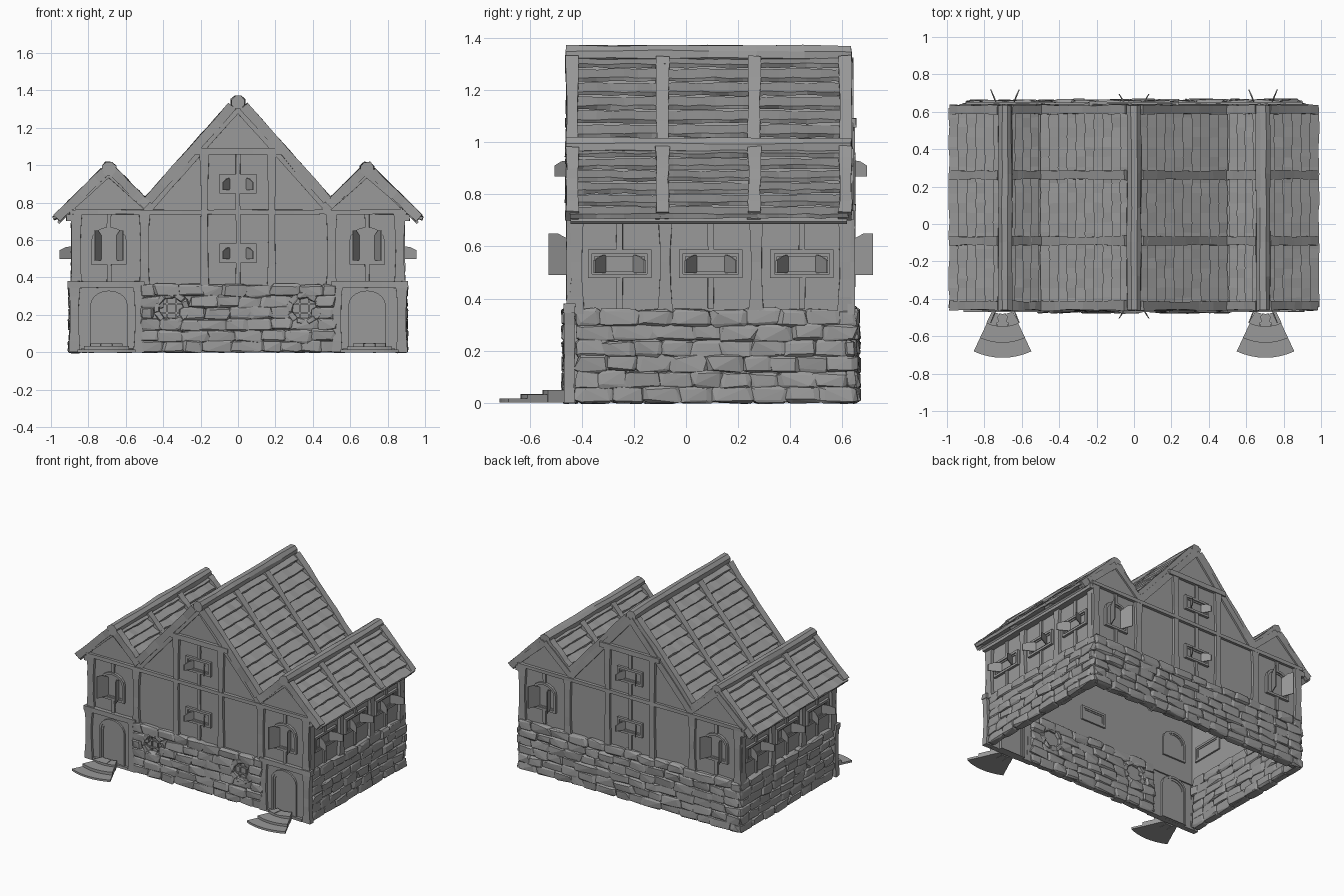
import bpy, bmesh, math, random
from itertools import product
from mathutils import Vector, Matrix

random.seed(4)
if "Cube" in bpy.data.objects:
    bpy.data.objects.remove(bpy.data.objects["Cube"])

mat = bpy.data.materials.new("plain_grey")
mat.use_nodes = True
grey = (0.32, 0.32, 0.32, 1)
mat.diffuse_color = grey
mat.node_tree.nodes["Principled BSDF"].inputs["Base Color"].default_value = grey

parts = {}
I = Matrix.Identity(4)
CY, DEPTH, HALF, FLOOR, EAVE = 0.095, 0.535, 0.87, 0.36, 0.74
TOWER = 0.69


def part(name):
    return parts.setdefault(name, bmesh.new())


def jit(a):
    return Vector([random.uniform(-a, a) for _ in range(3)])


def wall_frame(turn, dist):
    """Wall space: x along the wall, -y outward, z up."""
    return (Matrix.Translation((0, CY, 0)) @ Matrix.Rotation(math.radians(turn), 4, 'Z')
            @ Matrix.Translation((0, -dist, 0)))


def loft(bm, loops, closed=False):
    """Skin a list of equal vertex loops, capping the ends unless closed."""
    vs = [[bm.verts.new(p) for p in l] for l in loops]
    n = len(vs[0])
    for a, b in zip(vs, vs[1:] + vs[:1] if closed else vs[1:]):
        for i in range(n):
            bm.faces.new((a[i], a[(i + 1) % n], b[(i + 1) % n], b[i]))
    if not closed:
        bm.faces.new(vs[0][::-1])
        bm.faces.new(vs[-1])


def bar(bm, M, a, b, w, h, up=(0, -1, 0), n=4, wob=0.0015, flare=0.0):
    """Hand-hewn timber from a to b, w wide and h thick along up."""
    a, b, up = Vector(a), Vector(b), Vector(up).normalized()
    side = (b - a).cross(up).normalized()
    loops = []
    for i in range(n + 1):
        t = i / n
        c, k = a.lerp(b, t), w * (1 + flare * (2 * t - 1) ** 2) / 2
        loops.append([M @ (c + side * k * s + up * h / 2 * q + jit(wob))
                      for s, q in ((-1, -1), (1, -1), (1, 1), (-1, 1))])
    loft(bm, loops)


def prism(bm, M, pts, d0, d1):
    loft(bm, [[M @ Vector((x, -d, z)) for x, z in pts] for d in (d0, d1)])


def ring(bm, M, outer, inner, d0, d1):
    loft(bm, [[M @ Vector((x, -d, z)) for x, z in pts]
              for pts, d in ((outer, d0), (outer, d1), (inner, d1), (inner, d0))], True)


def rect(cx, cz, hw, hh):
    return [(cx - hw, cz - hh), (cx + hw, cz - hh), (cx + hw, cz + hh), (cx - hw, cz + hh)]


def arch(cx, z0, hw, top, n=8):
    rise = hw * 0.8
    return [(cx - hw, z0), (cx + hw, z0)] + [
        (cx + hw * math.cos(math.pi * i / n), top - rise + rise * math.sin(math.pi * i / n))
        for i in range(n + 1)]


def stone(bm, M, c, size, j=0.17):
    pts = []
    for s in product((-1, 1), repeat=3):
        for k in range(3):
            p = Vector([s[i] * (1 if i == k else 0.7) for i in range(3)]) + jit(j)
            pts.append(bm.verts.new(M @ (Vector(c) + Vector([p[i] * size[i] / 2 for i in range(3)]))))
    r = bmesh.ops.convex_hull(bm, input=pts)
    bmesh.ops.delete(bm, geom=[v for v in set(r["geom_interior"] + r["geom_unused"])
                               if isinstance(v, bmesh.types.BMVert)], context='VERTS')


def stones(bm, M, u0, u1, holes=()):
    """Courses of rough stone on a thin core."""
    rows = 6
    prism(bm, M, [(u0, 0), (u1, 0), (u1, FLOOR - .02), (u0, FLOOR - .02)], -0.012, 0)
    for r in range(rows):
        z, h = (r + 0.5) * FLOOR / rows, FLOOR / rows
        u = u0 - (r % 2) * 0.04
        while u < u1 - 0.02:
            w = random.uniform(0.1, 0.16)
            a, b = max(u, u0), min(u + w, u1)
            if b - a > 0.02 and all(math.hypot((a + b) / 2 - x, z - y) > 0.085 for x, y in holes):
                stone(bm, M, ((a + b) / 2, -0.001, max(z + random.uniform(-.007, .004), .032)),
                      (b - a + 0.012, random.uniform(0.05, 0.072), h * 1.08))
            u += w


def window(bm, M, cx, cz, hw, hh, out, arched=False):
    """Frame through the wall, pane and a pair of opened shutters."""
    def shape(k):
        return (arch(cx, cz - hh + k, hw - k, cz + hh - k) if arched
                else rect(cx, cz, hw - k, hh - k))
    ring(bm, M, shape(0), shape(0.016), -0.032, 0.018)
    ring(bm, M, shape(0.016), shape(0.026), -0.028, 0.01)
    prism(bm, M, shape(0.02), -0.024, 0.004)
    lo, hi = cz - hh + 0.02, cz + hh - 0.02
    drop_tip, drop_hinge = (0, 0.025) if arched else (0.022, 0)
    for s in (-1, 1):
        hinge, tip = cx + s * hw * 0.45, cx + s * hw * 0.8
        quad = [(hinge, -.005, lo), (tip, -out, lo), (tip, -out, hi - drop_tip),
                ((hinge + tip) / 2, -out * .6, hi - drop_tip * .25), (hinge, -.005, hi - drop_hinge)]
        loft(bm, [[M @ (Vector(p) + Vector((o, 0, 0))) for p in quad] for o in (-.003, .003)])


# End walls: plaster, timber framing and windows, same at front and back
for name, turn in (("front", 0), ("back", 180)):
    M = wall_frame(turn, DEPTH)
    half = [(HALF, FLOOR - .03), (HALF, .78), (TOWER, .95), (.48, .76)]
    outline = half + [(0, 1.3)] + [(-x, z) for x, z in half[::-1]]
    prism(part(name + "_wall"), M, outline, -0.02, 0)
    t = part(name + "_timbers")
    bar(t, M, (-.9, -.006, .75), (.9, -.006, .75), .025, .03, n=12)
    bar(t, M, (-.24, -.006, 1.075), (.24, -.006, 1.075), .035, .034, n=6)
    for s in (-1, 1):
        for x, top, w in ((.18, 1.07, .036), (.5, EAVE, .042), (.865, EAVE, .045)):
            bar(t, M, (s * x, -.004, FLOOR - .02), (s * x, -.004, top), w, .03, n=6, flare=.4)
        bar(t, M, (0, 0, 1.31), (s * .48, 0, .77), .045, .024, n=8)
        for x in (.46, .92):
            bar(t, M, (s * TOWER, 0, .96), (s * x, 0, .755), .042, .024)
        for z0, z1 in ((.37, .48), (.66, .75)):
            bar(t, M, (s * TOWER, -.002, z0), (s * TOWER, -.002, z1), .024, .02, n=1)
        window(part(name + "_windows"), M, s * TOWER, .57, .095, .1, .088, True)
    for z0, z1 in ((.36, .48), (.58, .86), (.95, 1.07)):
        bar(t, M, (0, -.002, z0), (0, -.002, z1), .024, .02, n=1)
    for z in (.53, .9):
        window(part(name + "_windows"), M, 0, z, .1, .052, .065)

# Side walls with posts, eave beam and three windows each
for name, turn in (("left", 90), ("right", -90)):
    M = wall_frame(turn, HALF)
    sgn = 1 if turn > 0 else -1
    prism(part(name + "_wall"), M, [(-DEPTH, FLOOR - .03), (DEPTH, FLOOR - .03),
                                    (DEPTH, .78), (-DEPTH, .78)], -0.02, 0)
    t = part(name + "_timbers")
    for u in (-.515, -.175, .175, .515):
        bar(t, M, (u, -.006, FLOOR - .02), (u, -.006, EAVE), .04, .034, n=6, flare=.5)
    bar(t, M, (-.55, -.025, .72), (.55, -.025, .72), .035, .045, n=10)
    for u in (-.35, 0, .35):
        for z0, z1 in ((FLOOR, .48), (.585, .72)):
            bar(t, M, (u, -.002, z0), (u, -.002, z1), .024, .02, n=1)
        window(part(name + "_windows"), M, u, .533, .122, .055, .085)
    ends = sorted((sgn * -.51, sgn * .55))
    stones(part(name + "_stonework"), M, *ends)

# Stonework across the back and the middle of the front
stones(part("back_stonework"), wall_frame(180, DEPTH), -.88, .88)
F = wall_frame(0, DEPTH)
holes = [(-.355, .235), (.355, .235)]
stones(part("front_stonework"), F, -.52, .52, holes)

# Round cellar openings: stone surround, recess and bars
for cx, cz in holes:
    b = part("cellar_windows")
    for i in range(9):
        a = 2 * math.pi * i / 9 + .3
        stone(b, F @ Matrix.Translation((cx + .08 * math.cos(a), 0, cz + .07 * math.sin(a)))
              @ Matrix.Rotation(-a, 4, 'Y'), (0, 0, 0), (.034, .058, .055))
    for o in (-.025, .025):
        bar(b, F, (cx + o, -.006, cz - .06), (cx + o, -.006, cz + .06), .009, .009, n=1, wob=0)
        bar(b, F, (cx - .06, -.006, cz + o), (cx + .06, -.006, cz + o), .009, .009, n=1, wob=0)

# Entrances: porch wall, posts, lintel, arched door and fan steps
for s in (-1, 1):
    cx = s * TOWER
    prism(part("entrance_walls"), F, rect(cx + s * .01, .18, .185, .18), -.01, .01)
    t = part("entrance_timbers")
    for x, w in ((.53, .042), (.875, .045)):
        bar(t, F, (s * x, -.008, 0), (s * x, -.008, FLOOR), w, .04, n=6, flare=.4)
    bar(t, F, (s * .5, -.008, .362), (s * .91, -.008, .362), .035, .044, n=6)
    bar(t, F, (s * .56, -.01, .01), (s * .84, -.01, .01), .02, .036)
    d = part("doors")
    shapes = [arch(cx, 0, hw, top, 10) for hw, top in ((.1, .33), (.085, .315), (.072, .3))]
    ring(d, F, shapes[0], shapes[1], -.03, .024)
    ring(d, F, shapes[1], shapes[2], -.024, .018)
    prism(d, F, shapes[2], -.02, .013)
    for r0, r1, h, n in ((.13, .2, .05, 3), (.19, .285, .036, 1), (.275, .365, .018, 1)):
        span = math.radians(52) / n
        for k in range(n):
            lo = math.radians(-26) + span * k
            arc = [lo + span * (.02 + .96 * i / 8) for i in range(9)]
            pts = [(r1, a) for a in arc] + [(r0, a) for a in arc[::-1]]
            top = h + random.uniform(-.004, .002)
            loft(part("entrance_steps"), [[Vector((s * .703 + r * math.sin(a),
                                                   -.35 - r * math.cos(a), z))
                                           for r, a in pts] for z in (0, top)])

# Roofs: board base, overlapping tilted shingle rows in three bays, rafters on top
BEAMS = (-.437, -.09, .262, .612)


def slope(name, ridge, eave, rows):
    a, e = Vector((ridge[0], 0, ridge[1])), Vector((eave[0], 0, eave[1]))
    run = e - a
    d = run.normalized()
    Y = Vector((0, 1, 0))
    nrm = d.cross(Y)
    nrm *= 1 if nrm.z > 0 else -1
    mid = (BEAMS[0] + BEAMS[-1]) / 2
    bar(part(name + "_boards"), I, a + Y * mid - nrm * .034, e + Y * mid - nrm * .034,
        1.06, .014, nrm, 1, 0)
    step = run.length / rows
    up = nrm - d * .42
    for r in range(rows):
        c = a + d * step * (r + .5) - nrm * .012
        for y0, y1 in zip(BEAMS, BEAMS[1:]):
            bar(part(name + "_shingles"), I, c + Y * (y0 - .01), c + Y * (y1 + .01),
                step * 1.08, .017, up, 7, .0035)
    for y in BEAMS:
        bar(part(name + "_rafters"), I, a + Y * y - nrm * .011 + d * .03,
            e + Y * y - nrm * .011 - d * .012, .045, .05, nrm, 6, .003, .15)


def ridge_beam(x, z):
    loops = [[Vector((x + .04 * math.cos(a), y, z + .038 * math.sin(a))) + jit(.004)
              for a in [math.pi * (i + .5) / 4 for i in range(8)]]
             for y in [-.462 + 1.097 * k / 6 for k in range(7)]]
    loft(part("ridge_beams"), loops)


for s, side in ((-1, "right"), (1, "left")):
    slope("main_roof_" + side, (s * .02, 1.345), (s * .495, .81), 10)
    slope(side + "_tower_roof_outer", (s * (TOWER + .01), .995), (s * .985, .715), 6)
    slope(side + "_tower_roof_inner", (s * (TOWER - .01), .995), (s * .47, .785), 5)
    ridge_beam(s * TOWER, .982)
ridge_beam(0, 1.336)

# Turn every part into an object
for name, bm in parts.items():
    bmesh.ops.recalc_face_normals(bm, faces=bm.faces)
    me = bpy.data.meshes.new(name)
    bm.to_mesh(me)
    bm.free()
    me.materials.append(mat)
    bpy.context.collection.objects.link(bpy.data.objects.new(name, me))
